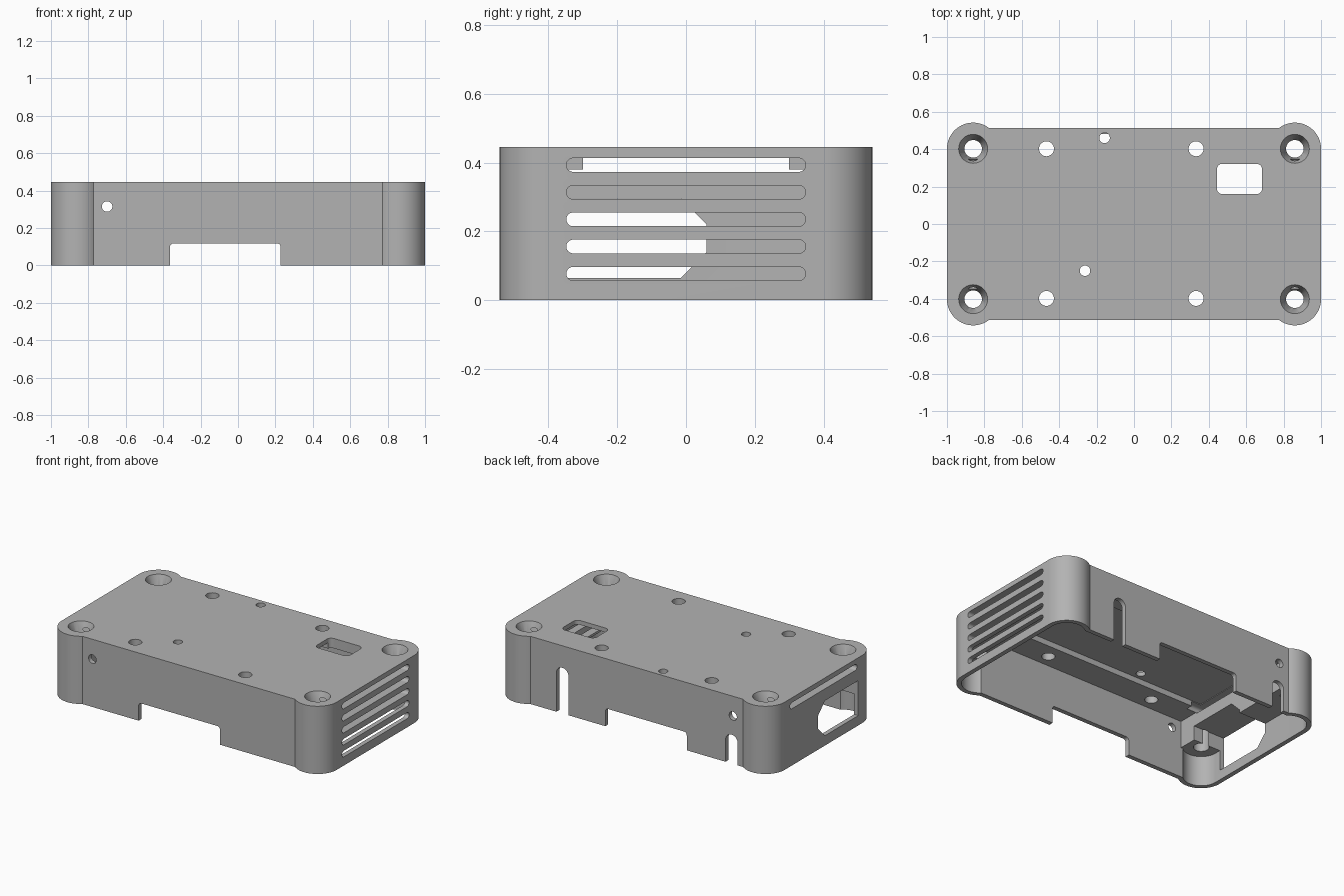
import bpy, bmesh, math

if "Cube" in bpy.data.objects:
    bpy.data.objects.remove(bpy.data.objects["Cube"], do_unlink=True)

H = 0.445                     # height
CX, CY, R = 0.86, 0.402, 0.14  # corner bosses
SIDE = 0.512                  # half depth of the long walls
WALL = 0.03
BLOCK = 0.77                  # inner face of the end blocks


def arc(cx, cy, r, a0, a1, n):
    return [(cx + r * math.cos(math.radians(a0 + (a1 - a0) * i / n)),
             cy + r * math.sin(math.radians(a0 + (a1 - a0) * i / n))) for i in range(n + 1)]


def circle(cx, cy, r, n=40):
    return arc(cx, cy, r, 0, 360, n)[:-1]


def rounded(u0, u1, v0, v1, r):
    pts = []
    for k, (u, v) in enumerate([(u1 - r, v1 - r), (u0 + r, v1 - r), (u0 + r, v0 + r), (u1 - r, v0 + r)]):
        pts += arc(u, v, r, 90 * k, 90 * k + 90, 10)
    return pts


def rect(u0, u1, v0, v1):
    return [(u0, v0), (u1, v0), (u1, v1), (u0, v1)]


def outline(inset):
    """Rectangle with bulging round corners."""
    r = R - inset
    end = 180 - math.degrees(math.asin((SIDE - inset - CY) / r))
    q = arc(CX, CY, r, 0, end, 28)
    return (q + [(-x, y) for x, y in reversed(q)]
            + [(-x, -y) for x, y in q] + [(x, -y) for x, y in reversed(q)])


def finish(bm, name):
    bmesh.ops.remove_doubles(bm, verts=bm.verts, dist=1e-5)
    bmesh.ops.recalc_face_normals(bm, faces=bm.faces)
    me = bpy.data.meshes.new(name)
    bm.to_mesh(me)
    bm.free()
    ob = bpy.data.objects.new(name, me)
    bpy.context.collection.objects.link(ob)
    return ob


def prism(name, pts, axis, a, b):
    """Extrude a 2D profile along an axis from a to b."""
    place = {"x": lambda u, v, w: (w, u, v),
             "y": lambda u, v, w: (u, w, v),
             "z": lambda u, v, w: (u, v, w)}[axis]
    bm = bmesh.new()
    face = bm.faces.new([bm.verts.new(place(u, v, a)) for u, v in pts])
    ext = bmesh.ops.extrude_face_region(bm, geom=[face])
    move = place(0, 0, b - a)
    bmesh.ops.translate(bm, vec=move, verts=[g for g in ext["geom"] if isinstance(g, bmesh.types.BMVert)])
    return finish(bm, name)


def cut(cutter):
    cutter.hide_render = True
    bpy.context.view_layer.objects.active = case
    mod = case.modifiers.new("cut", "BOOLEAN")
    mod.operation, mod.solver, mod.object = "DIFFERENCE", "EXACT", cutter
    bpy.ops.object.modifier_apply(modifier=mod.name)
    bpy.data.objects.remove(cutter, do_unlink=True)


# Outer body
case = prism("case_cover", outline(0), "z", 0, H)

# Cavity: thin walls below, end blocks and side rails above
cut(prism("lower_cavity", outline(WALL), "z", -0.1, 0.2))
inner = SIDE - WALL
cut(prism("upper_cavity", rect(-BLOCK, BLOCK, -inner, inner), "z", 0.1, 0.38))
cut(prism("roof_recess", rect(-BLOCK, BLOCK, -0.3, 0.3), "z", 0.3, 0.417))

# Countersunk screw holes in the corners
for sx in (-1, 1):
    for sy in (-1, 1):
        cut(prism("screw_hole", circle(sx * CX, sy * CY, 0.047), "z", -0.2, 0.6))
        bm = bmesh.new()
        bmesh.ops.create_cone(bm, cap_ends=True, segments=40, radius1=0.047, radius2=0.085, depth=0.1)
        bmesh.ops.translate(bm, vec=(sx * CX, sy * CY, 0.415), verts=bm.verts)
        cut(finish(bm, "countersink"))

# Roof holes and window
for x in (-0.468, 0.332):
    for y in (-0.398, 0.402):
        cut(prism("mount_hole", circle(x, y, 0.04), "z", 0.3, 0.6))
for x, y in ((-0.157, 0.46), (-0.262, -0.25)):
    cut(prism("light_hole", circle(x, y, 0.028), "z", 0.3, 0.6))
cut(prism("roof_window", rounded(0.443, 0.685, 0.16, 0.322, 0.03), "z", 0.3, 0.6))

# Vent slots on the left end, one slot on the right end
for i in range(5):
    z = 0.077 + 0.079 * i
    slot = rounded(-0.348, 0.348, z - 0.02, z + 0.02, 0.0199)
    cut(prism("vent_slot", slot, "x", 0.7, 1.1))
cut(prism("vent_slot", slot, "x", -1.1, -0.7))

# Connector opening on the right end
port = [(-0.36, 0.065), (-0.015, 0.065), (0.06, 0.14), (0.06, 0.22), (-0.015, 0.295), (-0.36, 0.295)]
cut(prism("port_opening", port, "x", -1.1, -0.7))

# Wall cut-outs through front and back
cut(prism("cable_notch", rounded(-0.364, 0.228, -0.2, 0.118, 0.02), "y", -1, 1))
cut(prism("side_hole", circle(-0.7, 0.315, 0.028), "y", -1, 1))

# Arched slots in the back wall
for x, top in ((0.54, 0.3), (-0.69, 0.19)):
    cut(prism("arch_slot", rounded(x - 0.044, x + 0.044, -0.2, top, 0.0439), "y", 0.44, 1))

# Material and shading
grey = bpy.data.materials.new("mid_grey")
grey.use_nodes = True
color = (0.45, 0.45, 0.45, 1)
grey.diffuse_color = color
for node in grey.node_tree.nodes:
    if node.type == "BSDF_PRINCIPLED":
        node.inputs["Base Color"].default_value = color
case.data.materials.clear()
case.data.materials.append(grey)
for p in case.data.polygons:
    p.material_index = 0
bpy.ops.object.select_all(action="DESELECT")
case.select_set(True)
bpy.context.view_layer.objects.active = case
bpy.ops.object.shade_smooth_by_angle(angle=math.radians(30))
